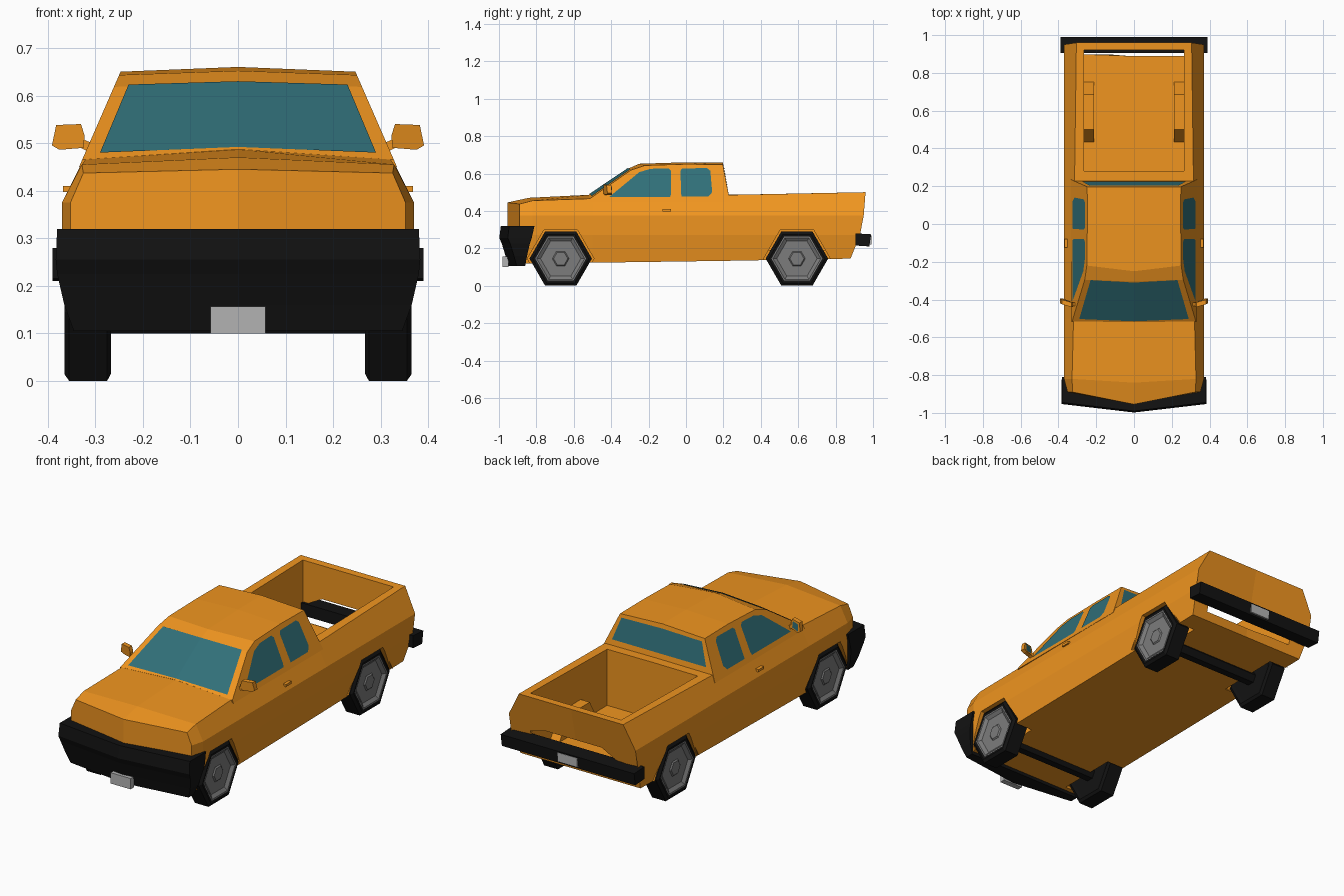
import bpy, bmesh, math

if "Cube" in bpy.data.objects:
    bpy.data.objects.remove(bpy.data.objects["Cube"])

def mat(name, r, g, b):
    m = bpy.data.materials.new(name)
    m.diffuse_color = (r, g, b, 1)
    m.use_nodes = True
    m.node_tree.nodes["Principled BSDF"].inputs["Base Color"].default_value = m.diffuse_color
    return m

PAINT = mat("orange_paint", .87, .30, .014)
GLASS = mat("teal_glass", .03, .16, .19)
BLACK = mat("black_rubber", .006, .006, .006)
RIM = mat("rim_grey", .2, .2, .2)
PLATE = mat("plate_grey", .45, .45, .45)

def mesh(name, verts, faces, m, fix=True):
    me = bpy.data.meshes.new(name)
    me.from_pydata(verts, [], faces)
    if fix:
        bm = bmesh.new()
        bm.from_mesh(me)
        bmesh.ops.recalc_face_normals(bm, faces=bm.faces)
        bm.to_mesh(me)
        bm.free()
    me.materials.append(m)
    ob = bpy.data.objects.new(name, me)
    bpy.context.collection.objects.link(ob)
    return ob

def loft(name, halves, m):
    """Skin half sections (centre .. centre), mirrored in x, ends capped in two halves."""
    rings = [h + [(-x, y, z) for x, y, z in reversed(h[1:-1])] for h in halves]
    n, k = len(rings[0]), len(halves[0])
    faces = [(r*n+i, r*n+(i+1) % n, (r+1)*n+(i+1) % n, (r+1)*n+i)
             for r in range(len(rings)-1) for i in range(n)]
    for o in (0, (len(rings)-1)*n):
        faces += [[o+i for i in range(k)], [o+i % n for i in range(k-1, n+1)]]
    return mesh(name, [p for r in rings for p in r], faces, m)

def prism(name, pts, vec, m):
    n = len(pts)
    top = [tuple(a+b for a, b in zip(p, vec)) for p in pts]
    faces = [(i, (i+1) % n, n+(i+1) % n, n+i) for i in range(n)]
    return mesh(name, pts+top, faces+[list(range(n)), list(range(n, 2*n))], m)

def box(name, x0, x1, y0, y1, z0, z1, m):
    return prism(name, [(x0, y0, z0), (x1, y0, z0), (x1, y1, z0), (x0, y1, z0)], (0, 0, z1-z0), m)

def panel(name, pts, s, m):
    """Single outward-facing side panel; s mirrors it in x."""
    pts = [(s*x, y, z) for x, y, z in pts]
    return mesh(name, pts, [list(range(len(pts)))[::s]], m, False)

def hexagon(x, r, cy, cz):
    return [(x, cy+r*math.cos(i*math.pi/3), cz+r*math.sin(i*math.pi/3)) for i in range(6)]

def lathe(name, prof, s, cy, cz, m):
    """Six-sided turning about an axle along x."""
    verts = [p for x, r in prof for p in hexagon(s*x, r, cy, cz)]
    faces = [(j*6+i, j*6+(i+1) % 6, j*6+6+(i+1) % 6, j*6+6+i)
             for j in range(len(prof)-1) for i in range(6)]
    faces += [list(range(6)), [len(verts)-6+i for i in range(6)]]
    return mesh(name, verts, faces, m)

def cut(ob, cutter):
    mod = ob.modifiers.new("cut", 'BOOLEAN')
    mod.operation, mod.solver, mod.object = 'DIFFERENCE', 'EXACT', cutter
    bpy.context.view_layer.objects.active = ob
    bpy.ops.object.modifier_apply(modifier=mod.name)
    bpy.data.objects.remove(cutter)

WHEEL_Z, AXLES, SIDES = .145, (("front", -.67), ("rear", .593)), (("right", 1), ("left", -1))

# Body shell: side y, centre y, bottom z, half width, shoulder x, shoulder z, centre z, rear rake
def body_section(y, yc, zb, w, xs, zs, zc, rake=0):
    return [(0, yc-.08*rake, zb), (w-.02, y-.08*rake, zb), (w, y-.03*rake, .27),
            (w, y-.01*rake, .375), (xs, y, zs), (0, yc, zc)]

body = loft("body", [body_section(*s) for s in (
    (-.89, -.955, .12, .352, .325, .437, .445),
    (-.82, -.84, .12, .37, .328, .455, .47),
    (-.5, -.5, .123, .37, .32, .466, .487),
    (.21, .21, .133, .37, .315, .485, .487),
    (.96, .96, .145, .37, .305, .5, .5, 1))], PAINT)
cut(body, box("bed_cutter", -.265, .265, .28, .92, .19, .7, PAINT))
for _, y in AXLES:
    for _, s in SIDES:
        cut(body, prism("arch_cutter", hexagon(s*.25, .178, y, WHEEL_Z), (s*.25, 0, 0), PAINT))

# Cab: its sides lean in along one plane
def cab_x(z):
    return .334-(z-.45)*.436

loft("cab", [[(0, yb, .45), (.334, yb, .45), (cab_x(zs), y, zs), (0, yc, zc)]
             for yb, y, yc, zs, zc in (
    (-.515, -.515, -.52, .465, .487),
    (-.295, -.295, -.305, .618, .628),
    (-.22, -.22, -.25, .643, .652),
    (0, 0, 0, .65, .66),
    (.235, .197, .197, .648, .66))], PAINT)

# Windscreen and rear window
w = [(.29, -.503, .480), (.23, -.297, .623), (0, -.31, .630), (0, -.515, .492)]
r = [(0, .225, .515), (.275, .225, .515), (.235, .203, .632), (0, .203, .638)]
for side, s in SIDES:
    panel("windscreen_"+side, w, s, GLASS)
    panel("rear_window_"+side, r, s, GLASS)

# Side windows, handles, mirrors and bed wheel housings
front_win = [(-.41, .475), (-.085, .475), (-.08, .49), (-.08, .615), (-.095, .628), (-.19, .625), (-.25, .607)]
back_win = [(-.025, .477), (.12, .477), (.14, .5), (.13, .615), (.112, .629), (-.02, .627), (-.03, .615)]
for side, s in SIDES:
    for name, pts in (("front_door_window_", front_win), ("back_door_window_", back_win)):
        panel(name+side, [(cab_x(z)+.003, y, z) for y, z in pts], s, GLASS)
    box("door_handle_"+side, s*.345, s*.368, -.125, -.08, .397, .41, PAINT)
    prism("mirror_"+side, [(s*x, y, z) for x, y, z in (
        (.322, -.44, .515), (.33, -.44, .54), (.382, -.425, .538),
        (.391, -.42, .495), (.375, -.42, .486), (.325, -.44, .49))], (0, .025, 0), PAINT)
    prism("mirror_arm_"+side, [(s*x, -.435, z) for x, z in (
        (.3, .475), (.33, .49), (.335, .512), (.3, .497))], (0, .02, 0), PAINT)
    panel("mirror_glass_"+side, [(.332, -.412, .497), (.376, -.396, .493),
                                 (.377, -.397, .53), (.336, -.412, .532)], -s, GLASS)
    half = hexagon(s*.212, .185, AXLES[1][1], WHEEL_Z)[:4]
    outer = [(s*.36, y, z) for _, y, z in half]
    mesh("wheel_housing_"+side, half+outer,
         [(0, 1, 2, 3)]+[(i, i+1, i+5, i+4) for i in range(3)], PAINT)

# Wrap-round front bumper: z, half width, centre front y, rear y
loft("front_bumper", [[(0, yr, z), (w, yr, z), (w, yf+.045, z), (0, yf, z)]
                      for z, w, yf, yr in (
    (.105, .345, -.95, -.86), (.16, .365, -.965, -.85), (.225, .38, -.985, -.835),
    (.255, .383, -.998, -.825), (.32, .38, -.99, -.81))], BLACK)
box("front_plate", -.058, .058, -.98, -.95, .1, .157, PLATE)

# Rear bumper
prism("rear_bumper", [(-.39, y, z) for y, z in ((.905, .215), (.905, .28), (.99, .275), (.98, .21))],
      (.78, 0, 0), BLACK)
box("rear_plate", -.058, .058, .97, .991, .22, .268, PLATE)

# Wheels and axles
tyre = [(.272, .13), (.267, .15), (.275, .167), (.355, .167), (.365, .15), (.362, .135), (.345, .13)]
rim = [(.34, .136), (.363, .136), (.363, .128), (.35, .108), (.35, .045), (.356, .038), (.356, .03)]
for name, y in AXLES:
    for side, s in SIDES:
        lathe(f"{name}_tyre_{side}", tyre, s, y, WHEEL_Z, BLACK)
        lathe(f"{name}_rim_{side}", rim, s, y, WHEEL_Z, RIM)
    lathe(name+"_axle", [(-.28, .038), (.28, .038)], 1, y, WHEEL_Z-.012, BLACK)
